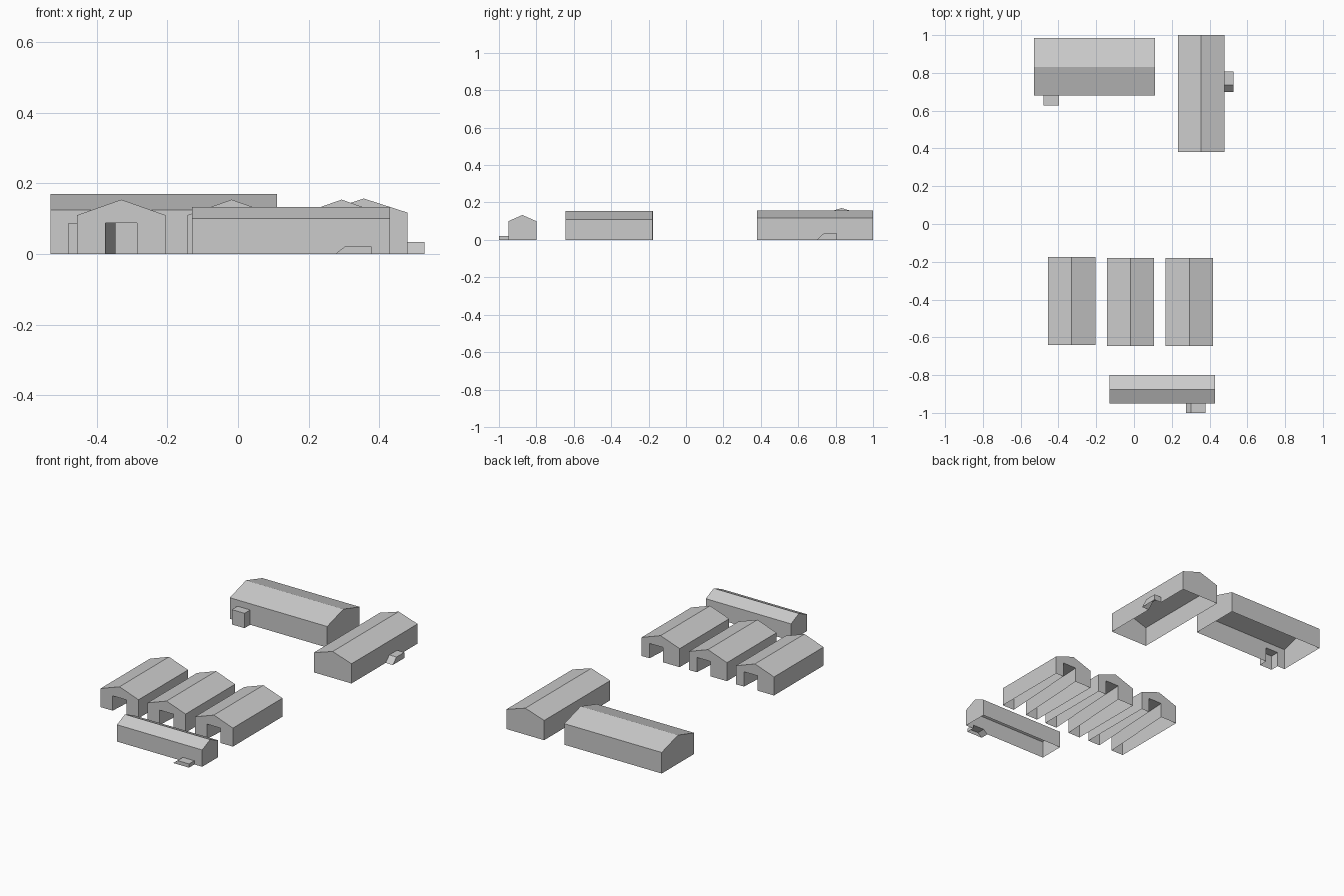
import bpy, bmesh

if "Cube" in bpy.data.objects:
    bpy.data.objects.remove(bpy.data.objects["Cube"])

grey = bpy.data.materials.new("light grey")
grey.diffuse_color = (0.6, 0.6, 0.6, 1)
grey.use_nodes = True
grey.node_tree.nodes["Principled BSDF"].inputs["Base Color"].default_value = grey.diffuse_color


def make(name, faces):
    """Build one object from polygons, merging shared corners."""
    bm = bmesh.new()
    for f in faces:
        bm.faces.new([bm.verts.new(p) for p in f])
    bmesh.ops.remove_doubles(bm, verts=bm.verts, dist=1e-5)
    bmesh.ops.recalc_face_normals(bm, faces=bm.faces)
    me = bpy.data.meshes.new(name)
    bm.to_mesh(me)
    bm.free()
    me.materials.append(grey)
    ob = bpy.data.objects.new(name, me)
    bpy.context.collection.objects.link(ob)
    return ob


def bridge(p, q):
    """Quads between two matching open or closed outlines."""
    return [[p[i], p[i + 1], q[i + 1], q[i]] for i in range(len(p) - 1)]


def long_house(name, annex_name, x0, x1, y0, y1, ridge_y, eave, ridge, annex, turned=False):
    """Gabled house along x, open below, with an annex opening off its -y wall."""
    a0, a1, slope, height, depth = annex
    door = [(a0, 0), (a0 + slope, height), (a1, height), (a1, 0)]
    wall = [(x0, 0)] + door + [(x1, 0), (x1, eave), (x0, eave)]
    section = [(y0, 0), (y0, eave), (ridge_y, ridge), (y1, eave), (y1, 0)]
    ends = [[(x, y, z) for y, z in section] for x in (x0, x1)]
    house = bridge(*ends)[1:] + ends + [[(x, y0, z) for x, z in wall]]
    inner = [(x, y0, z) for x, z in door]
    outer = [(x, y0 - depth, z) for x, z in door]
    parts = [make(name, house), make(annex_name, bridge(inner, outer) + [outer])]
    if turned:
        # quarter turn: local x -> y, local -y -> x
        for ob in parts:
            for v in ob.data.vertices:
                x, y, z = v.co
                v.co = (-y, x, z)


def passage_hall(name, cx, y0, y1):
    """Gabled hall along y with a slightly skewed passage running through it."""
    w, eave, ridge, t, top, skew = 0.125, 0.11, 0.154, 0.045, 0.088, 0.028
    outlines = []
    for y, s in ((y0, 0), (y1, skew)):
        outlines.append([(cx + x, y, z) for x, z in (
            (-w, 0), (-w, eave), (0, ridge), (w, eave), (w, 0),
            (s + t, 0), (s + t, top), (s - t, top), (s - t, 0))])
    sides = bridge(*outlines)
    del sides[4]  # open underside
    make(name, sides + outlines)


# Large rear house with porch
long_house("rear_house", "rear_porch", -0.53, 0.11, 0.68, 0.985, 0.832,
           0.125, 0.17, (-0.48, -0.396, 0, 0.088, 0.053))
# Right-hand house, turned, with low hatch
long_house("side_house", "side_hatch", 0.38, 1.0, -0.48, -0.232, -0.356,
           0.117, 0.157, (0.70, 0.808, 0.035, 0.034, 0.047), turned=True)
# Narrow front house with low hatch
long_house("front_house", "front_hatch", -0.13, 0.43, -0.95, -0.80, -0.875,
           0.10, 0.133, (0.275, 0.378, 0.028, 0.022, 0.05))
# Three matching halls
for name, cx, dy in (("left_hall", -0.33, 0.004), ("middle_hall", -0.018, 0), ("right_hall", 0.293, 0)):
    passage_hall(name, cx, -0.645 + dy, -0.18 + dy)
